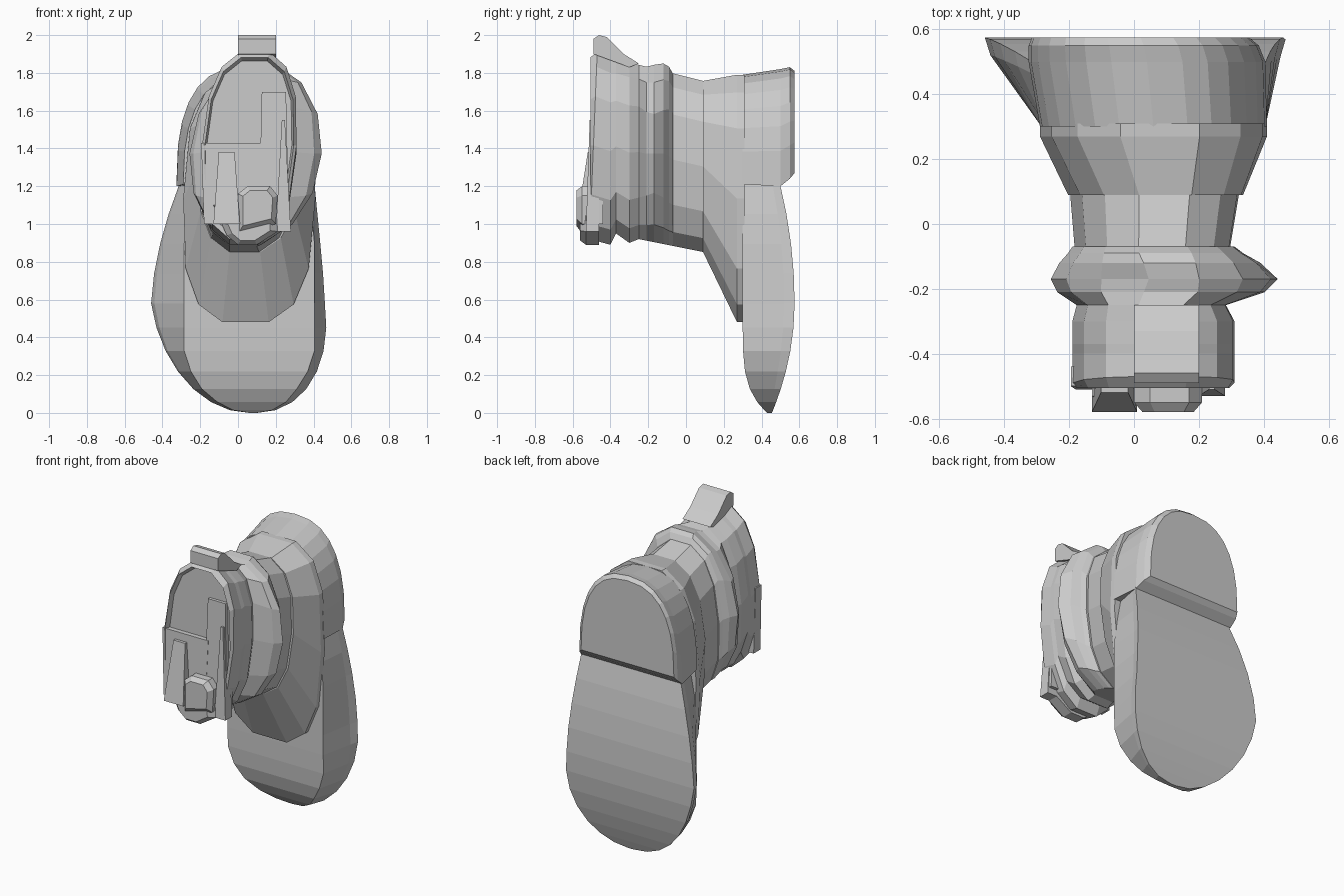
import bpy
import bmesh
from math import sin, cos, pi, copysign

cube = bpy.data.objects.get("Cube")
if cube:
    bpy.data.objects.remove(cube, do_unlink=True)

SIDES = 14
CENTRE = .06


def loft(name, rings):
    """Skin a row of matching outlines and close both ends."""
    bm = bmesh.new()
    loops = [[bm.verts.new(point) for point in ring] for ring in rings]
    count = len(loops[0])
    for first, second in zip(loops, loops[1:]):
        for i in range(count):
            j = (i + 1) % count
            bm.faces.new((first[i], first[j], second[j], second[i]))
    bm.faces.new(loops[0])
    bm.faces.new(loops[-1])
    bmesh.ops.recalc_face_normals(bm, faces=bm.faces[:])
    mesh = bpy.data.meshes.new(name)
    bm.to_mesh(mesh)
    bm.free()
    obj = bpy.data.objects.new(name, mesh)
    bpy.context.collection.objects.link(obj)


def rounded(value, power):
    return copysign(abs(value) ** power, value)


def section(y, centre, half, low, high, power=.8, skew=.03, lean=0):
    """Flat-topped oval across the boot; skew shifts its top sideways."""
    ring = []
    for i in range(SIDES):
        angle = pi / 2 + 2 * pi * (i + .5) / SIDES
        across = rounded(cos(angle), power)
        up = rounded(sin(angle) / cos(pi / SIDES), power)
        ring.append((centre + half * across + skew * up, y + lean * up,
                     (low + high) / 2 + (high - low) / 2 * up))
    return ring


def shaft(y, swell=0, pinch=0, lift=0, lean=0, power=.8):
    """Shaft section: the top rises evenly towards the opening."""
    low = min(.92, .87 - y / 5) + pinch
    return section(y, CENTRE + swell / 3, .25 + swell, low, 1.78 - y / 4 + lift,
                   power=power, lean=lean)


def shrink(ring, factor, y):
    """Inset copy of an outline, moved to depth y."""
    mid_x = sum(x for x, _, _ in ring) / len(ring)
    mid_z = sum(z for _, _, z in ring) / len(ring)
    return [(mid_x + (x - mid_x) * factor, y, mid_z + (z - mid_z) * factor)
            for x, _, z in ring]


def arch(y, centre, half, low, high):
    """Flat-bottomed rounded heel section."""
    return [(centre + half * rounded(cos(pi * i / SIDES), .8), y,
             low + (high - low) * sin(pi * i / SIDES) ** .8)
            for i in range(SIDES + 1)]


def block(name, left, right, low, high, front, back, narrow=1, slope=0):
    """Upright bar; its top is narrowed and its front slopes back."""
    middle, half = (left + right) / 2, (right - left) / 2
    rings = []
    for z, scale, face in ((low, 1, front), (high, narrow, front + slope)):
        a, b = middle - half * scale, middle + half * scale
        rings.append([(a, face, z), (b, face, z), (b, back, z), (a, back, z)])
    loft(name, rings)


def pad(name, outline, front, back):
    """Flat patch on the opening with a bevelled front edge."""
    base = [(x, back, z) for x, z in outline]
    loft(name, [shrink(base, .75, front), shrink(base, 1, front + .03), base])


def sole_level(z):
    """Horizontal slice of the forefoot, flat behind and narrower in front."""
    widest = .58
    t = z / widest - 1
    if z < widest:
        half = .46 * max(0, 1 - t * t) ** .5 + .02 * t * t
        centre = -.08 * t
        rear = .575 - .12 * t * t
    else:
        half = .46 - .09 * t ** 1.5
        centre = .04 * t * t
        rear = .575 - .065 * t * t
    front = .3 + .13 * max(0, -t) ** 5
    inner = min(.345, half * .84)
    inner_centre = centre if z < .1 else CENTRE
    side = front + (rear - front) * .8
    blend = half * .85 + inner * .15
    return [(centre - half, rear, z), (centre - blend, side, z),
            (inner_centre - inner, front, z), (inner_centre + inner, front, z),
            (centre + blend, side, z), (centre + half, rear, z)]


# Shaft bands, from the opening back to the foot
outer = shaft(-.49, lift=.01, lean=.02)
loft("collar", [shrink(outer, .9, -.47), shrink(outer, .94, -.505), outer,
                shaft(-.4, pinch=-.03), shaft(-.37, pinch=.03),
                shaft(-.3, pinch=-.02), shaft(-.25, swell=-.02)])
loft("ankle_fold", [shaft(-.25, swell=-.02), shaft(-.21, swell=.07, power=.9),
                    shaft(-.17, swell=.1, lift=.02, power=1),
                    shaft(-.12, swell=.06, lift=.04, power=.9),
                    shaft(-.09, swell=.02, lift=.03), shaft(-.07)])
loft("ankle", [shaft(-.07, swell=-.01), shaft(.09, swell=.01)])

# Instep, flaring into the sole
flare = dict(centre=CENTRE, half=.35, low=.48, high=1.79, power=.7, skew=.02)
loft("instep", [shaft(.09, swell=.02), section(.27, **flare), section(.31, **flare)])

# Opening panels
block("lower_panel", left=-.18, right=.12, low=1, high=1.43, front=-.51, back=-.44,
      narrow=1.1, slope=.01)
block("side_panel", left=.11, right=.27, low=1, high=1.7, front=-.51, back=-.44, narrow=.8,
      slope=.02)

# Front flap with its straps
pad("flap_base", [(-.13, 1.1), (-.06, .94), (0, .89), (.1, .89), (.21, .96), (.2, 1.1)],
    front=-.56, back=-.46)
pad("buckle", [(0, 1.16), (.05, 1.2), (.17, 1.2), (.21, 1.15), (.2, 1), (0, .95)],
    front=-.58, back=-.48)
block("tall_strap", left=-.13, right=.01, low=1, high=1.38, front=-.58, back=-.48,
      narrow=.6, slope=.06)
block("side_strap", left=.2, right=.28, low=.96, high=1.55, front=-.53, back=-.46,
      narrow=.2, slope=.02)

# Pull tab
tab = [(-.49, 1.9), (-.49, 1.98), (-.46, 2), (-.42, 1.99), (-.33, 1.9), (-.25, 1.85),
       (-.3, 1.83)]
loft("pull_tab", [[(x, y, z) for y, z in tab] for x in (0, .2)])

# Heel
loft("heel", [arch(.3, centre=.06, half=.35, low=1.21, high=1.79),
              arch(.5, centre=.04, half=.365, low=1.2, high=1.82),
              arch(.55, centre=.03, half=.355, low=1.24, high=1.83),
              arch(.575, centre=.02, half=.335, low=1.27, high=1.81)])

# Forefoot and sole
toe = [sole_level(.58 * (1 - cos(pi * i / 14))) for i in range(7)]
loft("forefoot", toe + [sole_level(.58 + .63 * i / 4) for i in range(5)])
